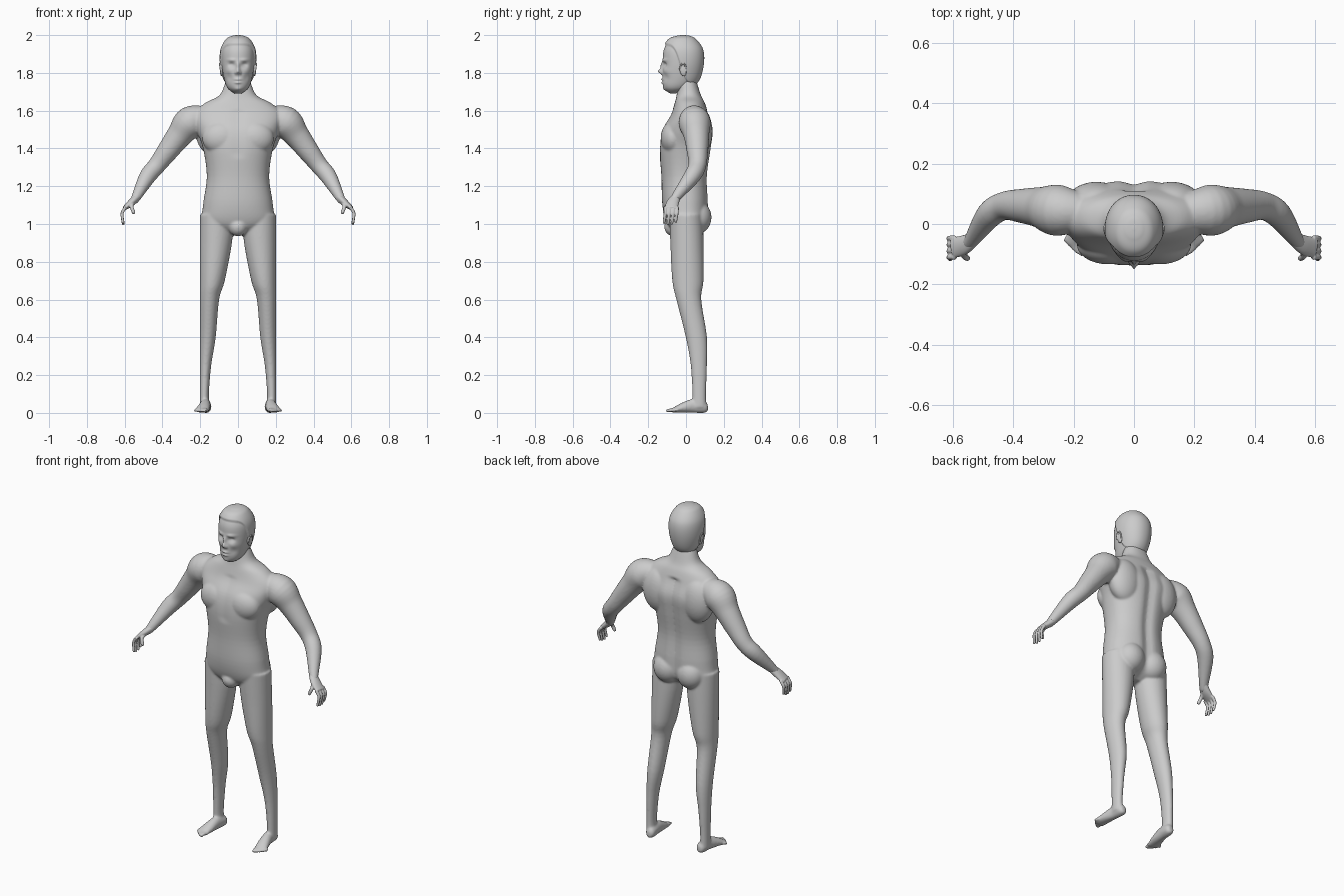
import bpy, bmesh, math
from mathutils import Vector, Matrix

if "Cube" in bpy.data.objects:
    bpy.data.objects.remove(bpy.data.objects["Cube"])

grey = bpy.data.materials.new("plain_grey")
grey.use_nodes = True
grey.diffuse_color = (0.6, 0.6, 0.6, 1)
grey.node_tree.nodes["Principled BSDF"].inputs["Base Color"].default_value = grey.diffuse_color
SIDES = {"left": 1, "right": -1}
ACROSS, DEEP, UP = Vector((1, 0, 0)), Vector((0, 1, 0)), Vector((0, 0, 1))


def spline(rings, steps):
    """Catmull-Rom interpolation of tuples of any length."""
    rows = []
    for i in range(len(rings) - 1):
        before, start, end = rings[max(i - 1, 0)], rings[i], rings[i + 1]
        after = rings[min(i + 2, len(rings) - 1)]
        for step in range(steps):
            t = step / steps
            row = []
            for a, b, c, d in zip(before, start, end, after):
                leave, arrive = (c - a) / 2, (d - b) / 2
                ease = t * t * (3 - 2 * t)
                row.append(b + (c - b) * ease + leave * t * (1 - t) ** 2 - arrive * t * t * (1 - t))
            rows.append(row)
    return rows + [list(rings[-1])]


def loft(bm, rings, side=ACROSS, flat=False, mirror=1, segments=32, steps=5, square=1.0):
    """Skin elliptical rings (x, y, z, half width, optional half height)."""
    rows = spline(rings, steps)
    centres = [Vector(row[:3]) for row in rows]
    loops = []
    for i, row in enumerate(rows):
        along = UP
        if not flat:
            along = (centres[min(i + 1, len(rows) - 1)] - centres[max(i - 1, 0)]).normalized()
        wide = (side - along * side.dot(along)).normalized()
        tall = along.cross(wide)
        loop = []
        for k in range(segments):
            angle = math.tau * k / segments
            c, d = [math.copysign(abs(value) ** square, value)
                    for value in (math.cos(angle), math.sin(angle))]
            point = centres[i] + wide * c * row[3] + tall * d * row[-1]
            loop.append(bm.verts.new((point.x * mirror, point.y, point.z)))
        loops.append(loop)
    for lower, upper in zip(loops, loops[1:]):
        for k in range(segments):
            bm.faces.new((lower[k], lower[k - 1], upper[k - 1], upper[k]))
    bm.faces.new(loops[0])
    bm.faces.new(reversed(loops[-1]))
    return [vert for loop in loops for vert in loop]


def slabs(rows):
    """Level rings from (z, half width, front y, back y)."""
    return [(0, (front + back) / 2, z, width, (back - front) / 2) for z, width, front, back in rows]


def digit(bm, points, radius, mirror, side):
    """Rounded finger or toe along a path."""
    last, tip = Vector(points[-2]), Vector(points[-1])
    end = tip + (tip - last).normalized() * radius * 0.6
    rings = [(*point, radius * (1 - i / 12)) for i, point in enumerate(points)]
    loft(bm, rings + [(*end, radius / 3)], side, mirror=mirror, segments=14)


def ball(bm, centre, radii, mirror=1, tilt=0):
    x, y, z = centre
    matrix = (Matrix.Translation((x * mirror, y, z)) @ Matrix.Rotation(tilt, 4, 'X')
              @ Matrix.Diagonal((*radii, 1)))
    bmesh.ops.create_uvsphere(bm, u_segments=32, v_segments=20, radius=1, matrix=matrix)


def finish(name, bm, voxel=None, smooth=0):
    bmesh.ops.recalc_face_normals(bm, faces=bm.faces)
    for face in bm.faces:
        face.smooth = True
    mesh = bpy.data.meshes.new(name)
    bm.to_mesh(mesh)
    bm.free()
    mesh.materials.append(grey)
    obj = bpy.data.objects.new(name, mesh)
    bpy.context.collection.objects.link(obj)
    if voxel:
        fuse = obj.modifiers.new("fuse", 'REMESH')
        fuse.mode, fuse.voxel_size, fuse.use_smooth_shade = 'VOXEL', voxel, True
        relax = obj.modifiers.new("relax", 'SMOOTH')
        relax.factor, relax.iterations = 0.5, smooth


# Torso and neck, with spine and breastbone grooves
body = bmesh.new()
torso = [(.94, .04, -.05, .04), (1, .18, -.1, .11), (1.1, .185, -.125, .12), (1.25, .165, -.13, .115),
         (1.4, .185, -.14, .135), (1.5, .22, -.125, .145), (1.58, .235, -.08, .12),
         (1.64, .175, -.06, .1), (1.68, .1, -.05, .08), (1.74, .07, -.04, .06), (1.8, .05, -.04, .04)]
for vert in loft(body, slabs(torso), flat=True, segments=72, square=0.9):
    x, y, z = vert.co
    groove = math.exp(-(x / .03) ** 2)
    if y > 0 and z < 1.6:
        vert.co.y -= .016 * groove
    elif y < 0 and 1.36 < z < 1.6:
        vert.co.y += .005 * groove
ball(body, (0, -.065, .985), (.05, .05, .05))

# Legs as (z, half width, centre y): the outer edge stays upright and depth follows width
leg = [(1.05, .09, 0), (.9, .085, .005), (.7, .066, .01), (.6, .051, .015), (.4, .042, .055),
       (.25, .03, .068), (.1, .024, .07), (.03, .026, .07)]
leg_rings = [(.202 - width, y, z, width, min(.088, width * 1.1 + .01)) for z, width, y in leg]
foot = [(.166, .116, .03, .012, .016), (.167, .1, .03, .026, .03), (.172, .04, .037, .028, .037),
        (.182, -.02, .026, .034, .026), (.193, -.07, .012, .036, .012)]
arm = [(.16, .04, 1.57, .055), (.25, .045, 1.54, .085), (.31, .055, 1.47, .068), (.37, .06, 1.39, .057),
       (.43, .06, 1.31, .047), (.48, .03, 1.25, .044), (.54, -.055, 1.14, .025), (.555, -.067, 1.12, .02)]
for mirror in SIDES.values():
    loft(body, leg_rings, flat=True, mirror=mirror)
    loft(body, arm, DEEP, mirror=mirror)
    loft(body, foot, mirror=mirror)
    # Toes, big to small
    for i in range(5):
        t = i / 4
        root = Vector((.168 + .05 * t, -.05 + .012 * t, .014))
        tip = Vector((.172 + .058 * t, -.102 + .045 * t ** 1.4, .01))
        digit(body, [root, root.lerp(tip, .6) + UP * .004, tip], .0105 - .003 * t, mirror, ACROSS)
    # Muscle masses: buttock, chest, shoulder blade
    ball(body, (.077, .058, 1.035), (.082, .077, .088), mirror)
    ball(body, (.085, -.068, 1.455), (.105, .066, .09), mirror)
    ball(body, (.125, .07, 1.49), (.1, .07, .13), mirror)
finish("body", body, .006, 8)

# Hands with four hanging fingers and a thumb
palm = [(.532, -.05, 1.145, .024, .02), (.565, -.07, 1.113, .033, .019), (.603, -.08, 1.082, .034, .011)]
for name, mirror in SIDES.items():
    hand = bmesh.new()
    loft(hand, palm, DEEP, mirror=mirror)
    for i in range(4):
        knuckle = Vector((.594, -.11 + .021 * i, 1.09))
        bend = knuckle + Vector((.019, 0, -.03))
        tip = bend + Vector((-.005, -.007, -.06 + .004 * (i - 1.3) ** 2))
        digit(hand, [knuckle, bend, bend.lerp(tip, .5) + ACROSS * .002, tip], .0092, mirror, DEEP)
    digit(hand, [(.558, -.085, 1.11), (.563, -.106, 1.09), (.552, -.114, 1.06)], .011, mirror, DEEP)
    finish(name + "_hand", hand, .0035, 3)

# Head: skull rings, then soft face features (x, z, spread x, spread z, height)
skull = [(1.692, .02, -.085, -.05), (1.72, .055, -.117, .02), (1.77, .074, -.124, .066),
         (1.85, .087, -.123, .086), (1.92, .085, -.118, .083), (1.97, .06, -.09, .05),
         (1.987, .03, -.05, .02), (1.991, .005, -.02, -.01)]
features = {
    "bridge": (0, 1.838, .009, .02, .011), "nose": (0, 1.808, .011, .013, .024),
    "nostril": (.013, 1.8, .006, .007, .009), "brow": (.034, 1.868, .022, .007, .007),
    "socket": (.034, 1.842, .016, .011, -.016), "eye": (.034, 1.84, .011, .005, .007),
    "cheek": (.05, 1.81, .02, .016, .005), "jaw_hollow": (.045, 1.775, .016, .02, -.005),
    "upper_lip": (0, 1.766, .018, .005, .009), "lower_lip": (0, 1.748, .016, .005, .009),
    "chin": (0, 1.712, .02, .012, .006)}
head = bmesh.new()
middle = Vector((0, -.01, 1.86))
for vert in loft(head, slabs(skull), flat=True, segments=144, steps=12, square=0.95):
    x, y, z = vert.co
    front = min(max((-.03 - y) / .04, 0), 1)
    push = sum(height * math.exp(-((abs(x) - fx) / wide) ** 2 - ((z - fz) / tall) ** 2)
               for fx, fz, wide, tall, height in features.values())
    # Hair thickens the skull above a hairline that drops from forehead to nape
    hairline = 1.74 + .205 / (1 + math.exp((y + .03) / .015))
    t = min(max((z - hairline) / .009, 0), 1)
    vert.co += (vert.co - middle).normalized() * .009 * t * t * (3 - 2 * t)
    vert.co.y -= push * front
finish("head_and_hair", head)

# Ears: flat lobe with a raised rim
for name, mirror in SIDES.items():
    ear = bmesh.new()
    ball(ear, (.087, -.016, 1.815), (.009, .018, .033), mirror, .2)
    rim = []
    for i in range(9):
        angle = math.pi * (i / 6 - .1)
        rim.append((.093 + .004 * math.sin(angle), -.016 - .016 * math.cos(angle),
                    1.82 + .03 * math.sin(angle), .0045))
    loft(ear, rim, mirror=mirror, segments=12)
    finish(name + "_ear", ear, .0025, 2)
